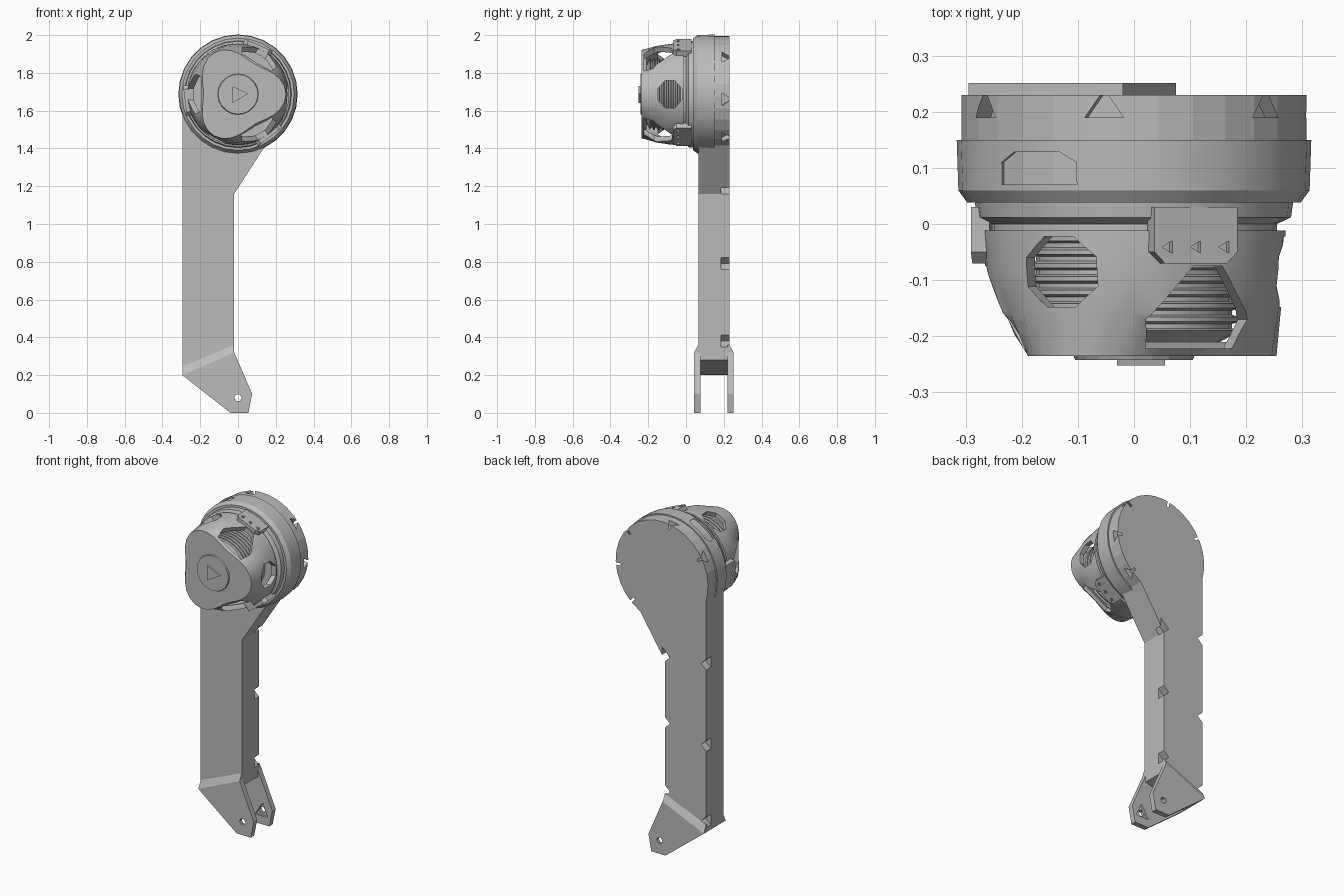
import bpy, bmesh
from math import sin, cos, radians, pi
from mathutils import Vector

if "Cube" in bpy.data.objects:
    bpy.data.objects.remove(bpy.data.objects["Cube"])

HUB_Z = 1.687
MID_Y = 0.1475

grey = bpy.data.materials.new("mid grey")
grey.use_nodes = True
grey.diffuse_color = (0.5, 0.5, 0.5, 1)
grey.node_tree.nodes["Principled BSDF"].inputs["Base Color"].default_value = (0.5, 0.5, 0.5, 1)


def finish(name, bm):
    bmesh.ops.recalc_face_normals(bm, faces=bm.faces)
    mesh = bpy.data.meshes.new(name)
    bm.to_mesh(mesh)
    bm.free()
    mesh.materials.append(grey)
    obj = bpy.data.objects.new(name, mesh)
    bpy.context.collection.objects.link(obj)
    return obj


def flat(a, b, depth):
    """Outline drawn in x and z, extruded along y."""
    return Vector((a, depth, b))


def around(angle):
    """Outline drawn in tangent and y, extruded outward from the hub axis."""
    c, s = cos(radians(angle)), sin(radians(angle))
    return lambda t, y, r: Vector((c * r - s * t, y, HUB_Z + s * r + c * t))


def prism(name, outline, lo, hi, place=flat):
    bm = bmesh.new()
    ends = [[bm.verts.new(place(a, b, d)) for a, b in outline] for d in (lo, hi)]
    n = len(outline)
    for ring in ends:
        bm.faces.new(ring)
    for i in range(n):
        j = (i + 1) % n
        bm.faces.new((ends[0][i], ends[0][j], ends[1][j], ends[1][i]))
    return finish(name, bm)


def lathe(name, profile, sides):
    """Profile of (radius, y, three-lobed wave) turned about the hub axis."""
    bm = bmesh.new()
    rings = []
    for r, y, wave in profile:
        ring = []
        for i in range(sides):
            a = 2 * pi * i / sides
            k = r + wave * cos(3 * a)
            ring.append(bm.verts.new((k * cos(a), y, HUB_Z + k * sin(a))))
        rings.append(ring)
    for p, q in zip(rings, rings[1:]):
        for i in range(sides):
            j = (i + 1) % sides
            bm.faces.new((p[i], p[j], q[j], q[i]))
    bm.faces.new(rings[0])
    bm.faces.new(rings[-1])
    return finish(name, bm)


def hull(name, points):
    bm = bmesh.new()
    for p in points:
        bm.verts.new(p)
    bmesh.ops.convex_hull(bm, input=bm.verts)
    return finish(name, bm)


def cut(obj, cutters):
    bpy.context.view_layer.objects.active = obj
    for c in cutters:
        c.hide_render = True
        mod = obj.modifiers.new("cut", 'BOOLEAN')
        mod.operation, mod.solver, mod.object = 'DIFFERENCE', 'EXACT', c
        bpy.ops.object.modifier_apply(modifier=mod.name)
    for c in cutters:
        bpy.data.objects.remove(c)


def smooth(obj, angle=25):
    bpy.ops.object.select_all(action='DESELECT')
    obj.select_set(True)
    bpy.context.view_layer.objects.active = obj
    bpy.ops.object.shade_smooth_by_angle(angle=radians(angle))


# Arm: teardrop plate with a straight shank
arc = [(0.308 * cos(radians(a)), HUB_Z + 0.308 * sin(radians(a))) for a in range(-62, 196, 12)]
shank = [(-0.295, 1.6), (-0.295, 0.2), (-0.02, 0.28), (-0.02, 1.16)]
arm = prism("arm", arc + shank, 0.065, 0.23)

# Screw pockets along the back edges of the shank and rim
pockets = []
for side, x, heights in ((-1, -0.295, (0.26, 0.72, 1.21)), (1, -0.02, (0.38, 0.79, 1.19))):
    for z in heights:
        pts = [(x + side * 0.02, z - 0.05), (x + side * 0.02, z + 0.05), (x - side * 0.035, z)]
        pockets.append(prism("pocket", pts, 0.185, 0.3))
for angle in (-48, -5, 40, 100, 150):
    pts = [(-0.035, 0.19), (0.035, 0.19), (0, 0.24)]
    pockets.append(prism("pocket", pts, 0.275, 0.4, around(angle)))
cut(arm, pockets)

# Fork: two flared prongs at the foot, each with a pin hole
foot = [(-0.295, 0.2), (-0.04, 0), (0.055, 0), (0.075, 0.1), (-0.02, 0.32)]
for name, s in (("front", -1), ("back", 1)):
    inner, outer, face = (MID_Y + s * d for d in (0.072, 0.104, 0.0825))
    prong = prism(name + "_prong", foot, inner, outer)
    hole = [(0.02 * cos(i * pi / 3), 0.08 + 0.02 * sin(i * pi / 3)) for i in range(6)]
    recess = [(-0.04, 0.05), (0.045, 0.05), (0.01, 0.13)]
    cut(prong, [prism("hole", hole, -0.1, 0.4),
                prism("recess", recess, MID_Y, inner + s * 0.012)])
    hull(name + "_flare", [(-0.295, outer, 0.2), (-0.02, outer, 0.32),
                           (-0.295, face, 0.245), (-0.02, face, 0.36),
                           (-0.295, inner, 0.2), (-0.02, inner, 0.28),
                           (-0.295, inner, 0.245), (-0.02, inner, 0.36)])

# Round housing in front of the arm plate
housing = lathe("round_housing", [(0.297, 0.038, 0), (0.313, 0.06, 0), (0.316, 0.15, 0)], 28)
arch = [(-0.08, 0.07), (0.08, 0.07), (0.08, 0.11), (0.05, 0.128), (-0.05, 0.128), (-0.08, 0.11)]
cut(housing, [prism("arch", arch, 0.285, 0.4, around(124))])
smooth(housing)

# Collar between the housing and the motor
collar = lathe("collar", [(0.285, 0.05, 0), (0.28, 0.012, 0), (0.255, 0.0, 0),
                          (0.255, -0.012, 0), (0.2, -0.012, 0)], 28)
smooth(collar)

# Motor shell: hollow cap, chamfered on three sides
shell = lathe("motor_shell", [(0.27, -0.012, 0), (0.267, -0.08, 0.002),
                              (0.255, -0.16, 0.006), (0.218, -0.235, 0.036)], 36)
cavity = lathe("cavity", [(0.24, 0.01, 0), (0.238, -0.08, 0.002),
                          (0.228, -0.15, 0.006), (0.195, -0.21, 0.03)], 36)
wide = [(-0.105, -0.17), (-0.03, -0.075), (0.03, -0.075), (0.105, -0.17),
        (0.09, -0.222), (-0.09, -0.222)]
octagon = [(0.078 * cos(radians(a)), -0.085 + 0.068 * sin(radians(a)))
           for a in range(22, 360, 45)]
windows = [prism("window", wide, 0.165, 0.4, around(a)) for a in (60, 180, 300)]
windows += [prism("window", octagon, 0.2, 0.4, around(a)) for a in (0, 120, 240)]
cut(shell, [cavity] + windows)
smooth(shell)

# Ribbed winding core seen through the windows
ribs = [(0.19, 0.0, 0)]
for i in range(7):
    y = -0.03 - i * 0.024
    ribs += [(0.19, y, 0), (0.175, y - 0.004, 0), (0.175, y - 0.012, 0), (0.19, y - 0.016, 0)]
core = lathe("winding_core", ribs + [(0.15, -0.212, 0)], 24)
smooth(core)

# Mounting tabs with three screw holes each
tab = [(-0.08, 0.03), (0.08, 0.03), (0.08, -0.05), (0.06, -0.07), (-0.06, -0.07), (-0.08, -0.05)]
for i in range(3):
    place = around(67 + 120 * i)
    plate = prism("mounting_tab_%d" % (i + 1), tab, 0.25, 0.283, place)
    cut(plate, [prism("hole", [(t - 0.009, -0.052), (t - 0.009, -0.03), (t + 0.011, -0.041)],
                      0.27, 0.4, place) for t in (-0.055, 0, 0.055)])

# Hub on the front of the motor
hub = lathe("hub_disc", [(0.11, -0.23, 0), (0.105, -0.242, 0)], 20)
prism("hub_key", [(-0.03, 1.64), (0.055, 1.69), (-0.03, 1.73)], -0.252, -0.235)
